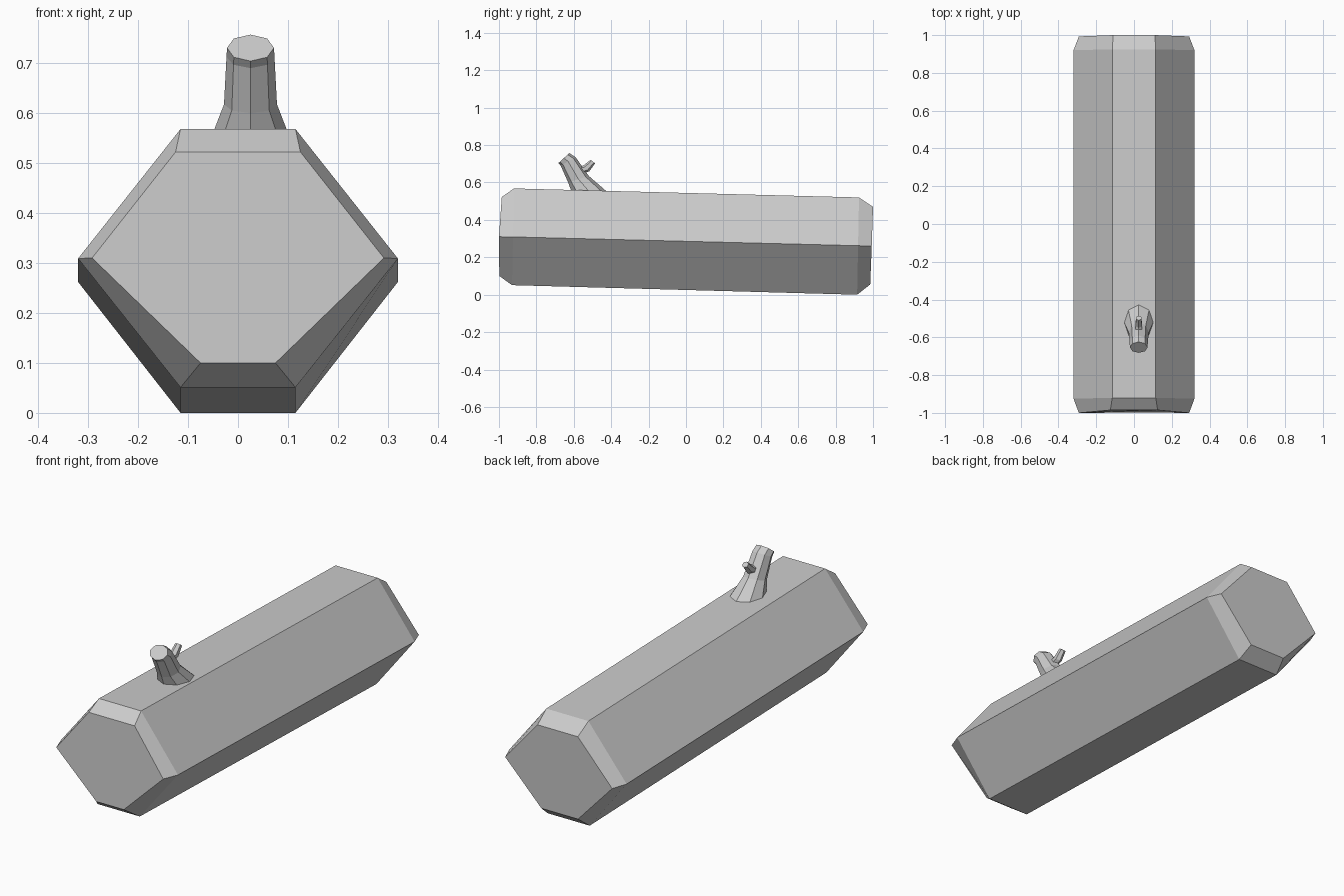
import bpy, bmesh, math
from mathutils import Vector

if "Cube" in bpy.data.objects:
    bpy.data.objects.remove(bpy.data.objects["Cube"])


def loft(name, rings):
    """Skin a list of equal-length point rings and cap both ends."""
    bm = bmesh.new()
    loops = [[bm.verts.new(p) for p in ring] for ring in rings]
    n = len(loops[0])
    for a, b in zip(loops, loops[1:]):
        for i in range(n):
            j = (i + 1) % n
            bm.faces.new((a[i], a[j], b[j], b[i]))
    bm.faces.new(loops[0][::-1])
    bm.faces.new(loops[-1])
    bmesh.ops.recalc_face_normals(bm, faces=bm.faces[:])
    mesh = bpy.data.meshes.new(name)
    bm.to_mesh(mesh)
    bm.free()
    obj = bpy.data.objects.new(name, mesh)
    bpy.context.collection.objects.link(obj)
    return obj


def hexagon(top, mid, bottom):
    """Mirrored six-sided ring from three (half width, y, z) corners."""
    right = [Vector(c) for c in (top, mid, bottom)]
    left = [Vector((-c.x, c.y, c.z)) for c in reversed(right)]
    return right + left


def oval(front, back, half_width, sides, x=0.025):
    """Ring around the span from front (y, z) to back (y, z)."""
    f, b = Vector((x, *front)), Vector((x, *back))
    centre, half = (f + b) / 2, (f - b) / 2
    ring = []
    for i in range(sides):
        a = math.tau * i / sides
        ring.append(centre + half * math.cos(a)
                    + Vector((half_width * math.sin(a), 0, 0)))
    return ring


# Slightly tilted hexagonal trunk with bevelled ends
loft("log", [
    hexagon((0.125, -0.985, 0.522), (0.292, -1.0, 0.31), (0.075, -0.998, 0.10)),
    hexagon((0.115, -0.92, 0.568), (0.32, -0.925, 0.309), (0.115, -0.93, 0.051)),
    hexagon((0.115, 0.925, 0.520), (0.32, 0.92, 0.262), (0.115, 0.915, 0.0)),
    hexagon((0.11, 1.0, 0.470), (0.292, 0.993, 0.26), (0.10, 0.985, 0.055)),
])

# Flared branch stump leaning to the front
loft("branch_stump", [
    oval((-0.61, 0.545), (-0.41, 0.54), 0.082, 8),
    oval((-0.63, 0.60), (-0.52, 0.635), 0.053, 8),
    oval((-0.67, 0.69), (-0.59, 0.735), 0.048, 8),
    oval((-0.682, 0.704), (-0.624, 0.757), 0.047, 8),
])

# Small twig on the back of the stump
loft("twig", [
    oval((-0.59, 0.68), (-0.57, 0.64), 0.02, 6),
    oval((-0.55, 0.69), (-0.517, 0.66), 0.02, 6),
    oval((-0.51, 0.721), (-0.486, 0.702), 0.016, 6),
])
